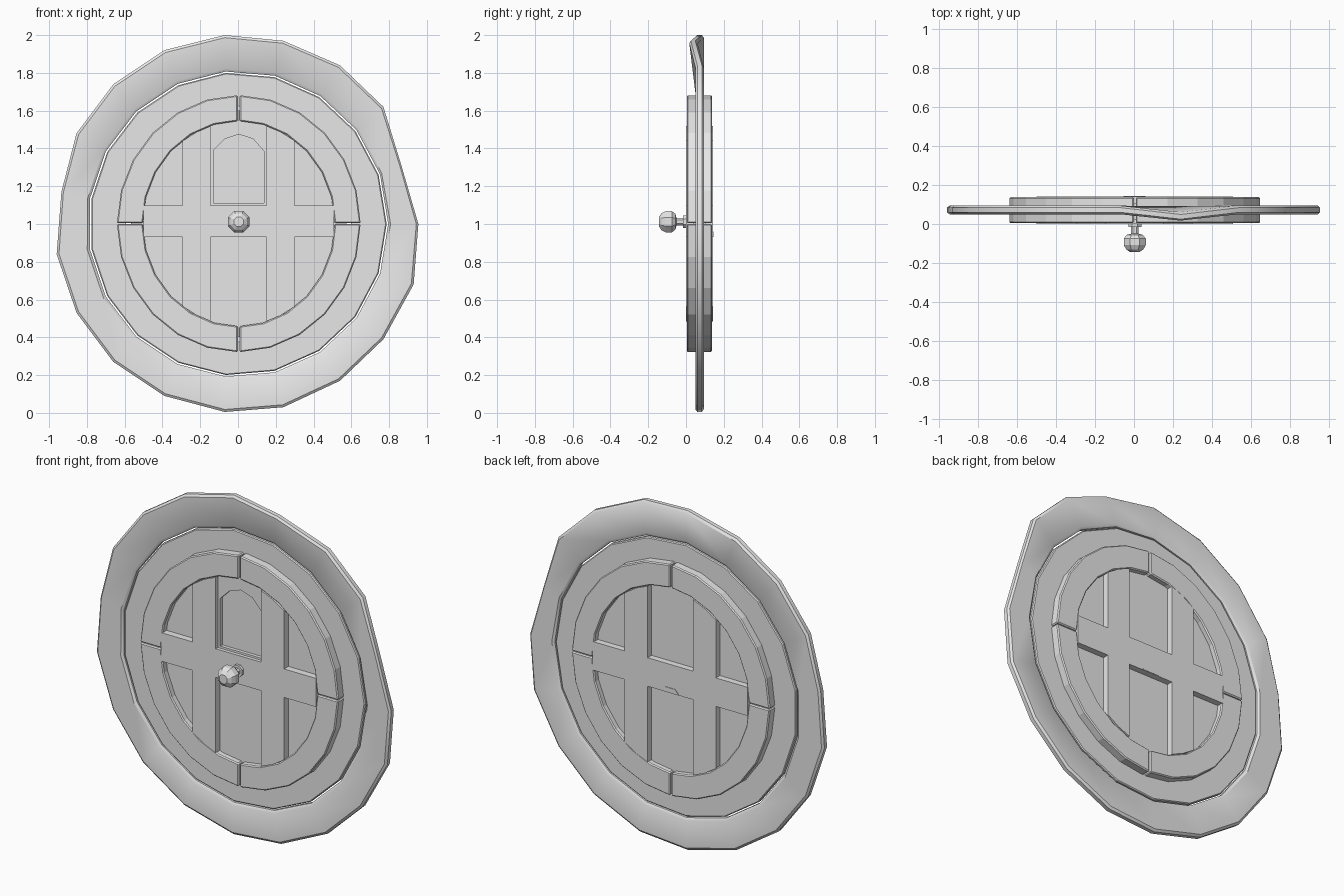
import bpy, bmesh, math

if "Cube" in bpy.data.objects:
    bpy.data.objects.remove(bpy.data.objects["Cube"])

grey = bpy.data.materials.new("light_grey")
grey.diffuse_color = (0.8, 0.8, 0.8, 1)
grey.use_nodes = True
grey.node_tree.nodes["Principled BSDF"].inputs["Base Color"].default_value = grey.diffuse_color


def finish(name, bm, bevel=0.0, smooth=False):
    bmesh.ops.recalc_face_normals(bm, faces=bm.faces[:])
    me = bpy.data.meshes.new(name)
    bm.to_mesh(me)
    bm.free()
    me.materials.append(grey)
    ob = bpy.data.objects.new(name, me)
    bpy.context.collection.objects.link(ob)
    if bevel:
        m = ob.modifiers.new("bevel", 'BEVEL')
        m.width, m.segments, m.limit_method = bevel, 1, 'ANGLE'
    if smooth:
        bpy.ops.object.select_all(action='DESELECT')
        ob.select_set(True)
        bpy.context.view_layer.objects.active = ob
        bpy.ops.object.shade_smooth_by_angle(angle=math.radians(35))
    return ob


def prism(name, pts, y0, y1, bevel=0.0):
    """Extrude an x-z outline from y0 to y1."""
    bm = bmesh.new()
    a = [bm.verts.new((x, y0, z)) for x, z in pts]
    b = [bm.verts.new((x, y1, z)) for x, z in pts]
    bm.faces.new(a)
    bm.faces.new(b[::-1])
    for i in range(len(pts)):
        j = (i + 1) % len(pts)
        bm.faces.new((a[i], b[i], b[j], a[j]))
    return finish(name, bm, bevel)


def band(name, inner, outer, section, shift=None, smooth=False):
    """Closed band between two outlines; section holds (blend, y) points."""
    bm = bmesh.new()
    rows = []
    for i, (p, q) in enumerate(zip(inner, outer)):
        dy = (shift or {}).get(i, 0)
        rows.append([bm.verts.new((p[0] + (q[0] - p[0]) * t, y + dy * t,
                                   p[1] + (q[1] - p[1]) * t)) for t, y in section])
    n = len(section)
    for i in range(len(rows)):
        r, s = rows[i], rows[(i + 1) % len(rows)]
        for k in range(n):
            m = (k + 1) % n
            bm.faces.new((r[k], r[m], s[m], s[k]))
    return finish(name, bm, 0, smooth)


def ellipse(rx, rz, n, cz=1.0, cx=0.0, start=0.0):
    return [(cx + rx * math.cos(start + 2 * math.pi * i / n),
             cz + rz * math.sin(start + 2 * math.pi * i / n)) for i in range(n)]


# Uneven outer surround with one corner leaning forward
rim = [(0.955, 1.0), (0.865, 1.31), (0.77, 1.62), (0.54, 1.84), (0.24, 1.97),
       (-0.07, 2.0), (-0.39, 1.92), (-0.66, 1.74), (-0.855, 1.48), (-0.935, 1.17),
       (-0.96, 0.84), (-0.855, 0.53), (-0.66, 0.27), (-0.39, 0.09), (-0.07, 0.005),
       (0.24, 0.03), (0.54, 0.17), (0.77, 0.39), (0.93, 0.68)]
band("outer_surround", ellipse(0.795, 0.81, 19), rim,
     [(0, 0.06), (0.08, 0.05), (0.93, 0.05), (1, 0.06),
      (1, 0.084), (0.93, 0.094), (0.08, 0.094), (0, 0.084)],
     shift={4: -0.035}, smooth=True)

# Flat ring between surround and door
band("inner_surround", ellipse(0.6, 0.63, 19), ellipse(0.787, 0.802, 19),
     [(0, 0.055), (0.97, 0.055), (1, 0.06), (1, 0.084), (0.97, 0.089), (0, 0.089)])

# Door frame: four curved segments with narrow gaps between them
CX, CZ, N = 0.004, 1.002, 6
for q in range(4):
    def arc(rx, rz):
        pts = []
        for i in range(N + 1):
            a = math.pi / 2 * (q + i / N)
            x, z = rx * math.cos(a), rz * math.sin(a)
            mid = math.pi / 2 * (q + 0.5)
            gx = 0.005 * math.copysign(1, math.cos(mid))
            gz = 0.002 * math.copysign(1, math.sin(mid))
            if i in (0, N):
                x = gx if abs(x) < 1e-6 else x
                z = gz if abs(z) < 1e-6 else z
            pts.append((CX + x, CZ + z))
        return pts
    prism(f"door_frame_{q + 1}", arc(0.645, 0.68) + arc(0.508, 0.543)[::-1],
          0.004, 0.138, bevel=0.006)

# Recessed door panel
prism("door_panel", ellipse(0.57, 0.6, 24, CZ, CX), 0.04, 0.105)

# Crossing bars trimmed to the frame opening
def edge(x):
    return 0.54 * math.sqrt(1 - ((x - CX) / 0.508) ** 2)

Z0, Z1 = 0.93, 1.098
for name, xa, xb in (("left_upright", -0.295, -0.145), ("right_upright", 0.15, 0.30)):
    xm = (xa + xb) / 2
    prism(name, [(xa, CZ - edge(xa)), (xm, CZ - edge(xm)), (xb, CZ - edge(xb)),
                 (xb, CZ + edge(xb)), (xm, CZ + edge(xm)), (xa, CZ + edge(xa))], 0.0, 0.142)
for name, xa, xb in (("left_crossbar", -0.5, -0.295), ("middle_crossbar", -0.145, 0.15),
                     ("right_crossbar", 0.30, 0.508)):
    prism(name, [(xa, Z0), (xb, Z0), (xb, Z1), (xa, Z1)], 0.0, 0.142)

# Arched surround set into the upper middle panel
arch = [(-0.13, 1.11), (-0.13, 1.39), (-0.07, 1.45), (0.004, 1.475),
        (0.08, 1.45), (0.138, 1.385), (0.138, 1.11)]
around = [(-0.147, 1.095), (-0.147, 1.42), (-0.147, 1.53), (0.004, 1.55),
          (0.152, 1.53), (0.152, 1.42), (0.152, 1.095)]
band("arch_surround", arch, around, [(0, 0.02), (1, 0.02), (1, 0.045), (0, 0.045)])

# Small latch plate on the back
prism("latch_plate", [(-0.055, 0.931), (0.06, 0.931), (0.035, 0.96), (-0.03, 0.96)],
      0.138, 0.145)

# Faceted door knob turned around the y axis
profile = [(0.036, 0.002), (0.036, -0.015), (0.022, -0.015), (0.022, -0.05),
           (0.045, -0.056), (0.061, -0.075), (0.061, -0.108), (0.048, -0.13), (0.028, -0.143)]
bm = bmesh.new()
rings = [[bm.verts.new((x, y, z)) for x, z in ellipse(r, r, 8, 1.012, CX, math.pi / 8)]
         for r, y in profile]
for a, b in zip(rings, rings[1:]):
    for i in range(8):
        j = (i + 1) % 8
        bm.faces.new((a[i], a[j], b[j], b[i]))
bm.faces.new(rings[0])
bm.faces.new(rings[-1])
finish("door_knob", bm)
